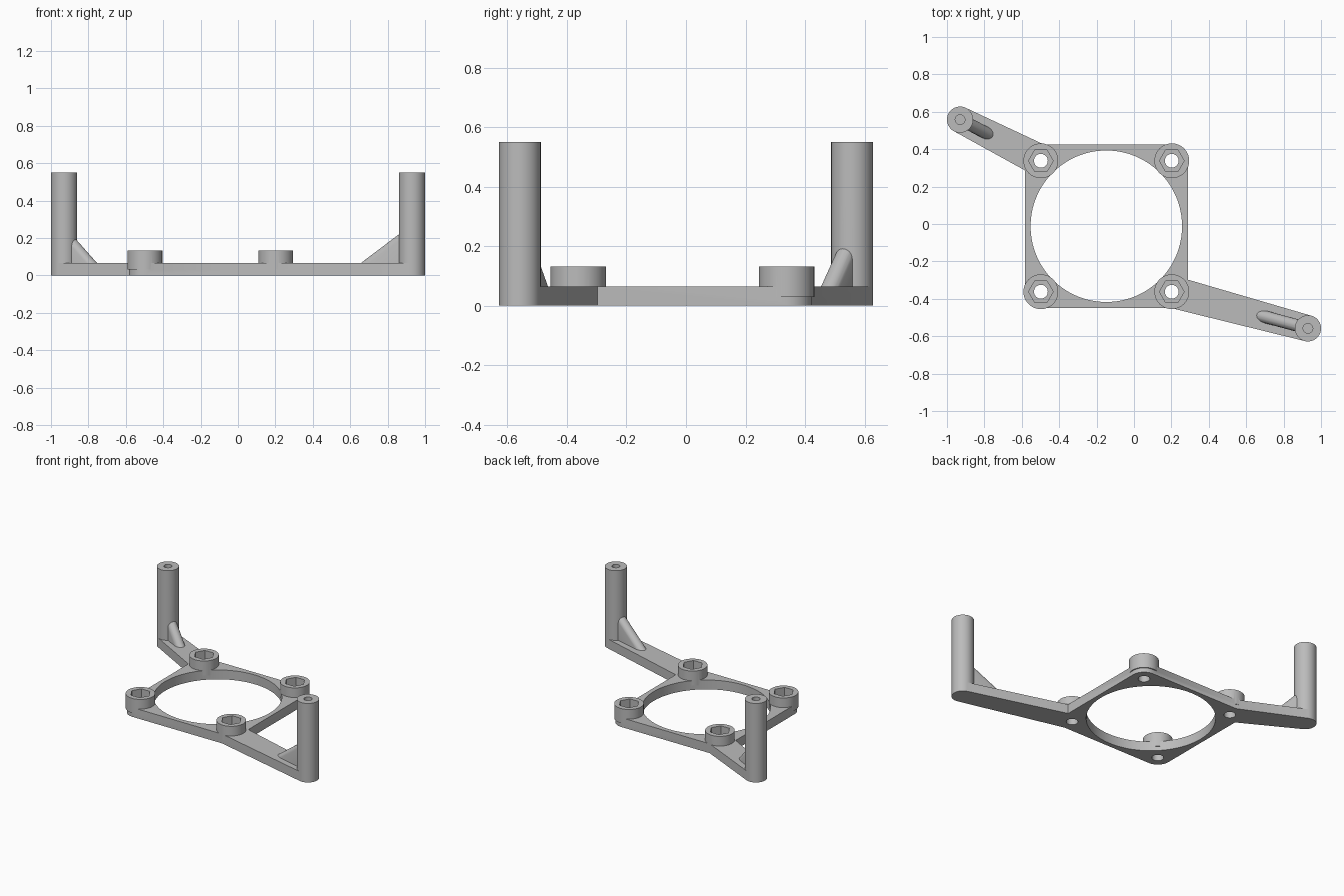
import bpy, bmesh, math
from mathutils import Vector

if "Cube" in bpy.data.objects:
    bpy.data.objects.remove(bpy.data.objects["Cube"], do_unlink=True)

grey = bpy.data.materials.new("plain grey")
colour = (0.5, 0.5, 0.5, 1)
grey.diffuse_color = colour
grey.use_nodes = True
grey.node_tree.nodes["Principled BSDF"].inputs["Base Color"].default_value = colour

THICK = 0.065          # plate thickness
BOSS_TOP = 0.132
POST_TOP = 0.55
CENTRE = (-0.148, -0.012)
HOLES = [(CENTRE[0] + sx * 0.35, CENTRE[1] + sy * 0.35)
         for sx in (-1, 1) for sy in (-1, 1)]


def hull(name, points):
    """Convex solid around a cloud of points."""
    bm = bmesh.new()
    for p in points:
        bm.verts.new(p)
    out = bmesh.ops.convex_hull(bm, input=bm.verts[:])
    loose = {e for e in out["geom_interior"] + out["geom_unused"]
             if isinstance(e, bmesh.types.BMVert)}
    bmesh.ops.delete(bm, geom=list(loose), context="VERTS")
    bmesh.ops.dissolve_limit(bm, angle_limit=0.001, verts=bm.verts[:], edges=bm.edges[:])
    bmesh.ops.recalc_face_normals(bm, faces=bm.faces[:])
    mesh = bpy.data.meshes.new(name)
    bm.to_mesh(mesh)
    bm.free()
    ob = bpy.data.objects.new(name, mesh)
    bpy.context.collection.objects.link(ob)
    mesh.materials.append(grey)
    return ob


def prism(name, circles, z0, z1, sides=64):
    """Upright solid wrapped around one or more circles (x, y, radius)."""
    pts = []
    for x, y, r in circles:
        for i in range(sides):
            a = math.tau * i / sides
            pts += [(x + r * math.cos(a), y + r * math.sin(a), z) for z in (z0, z1)]
    return hull(name, pts)


def combine(base, other, operation):
    """Apply a boolean and discard the second solid."""
    mod = base.modifiers.new(operation.lower(), "BOOLEAN")
    mod.operation = operation
    mod.solver = "EXACT"
    mod.object = other
    bpy.context.view_layer.objects.active = base
    bpy.ops.object.modifier_apply(modifier=mod.name)
    bpy.data.objects.remove(other, do_unlink=True)


def gusset(name, post, direction, reach, height, r=0.033):
    """Rounded rib sloping from the post down to the arm."""
    pts = []
    for d, z in ((0, 0.034), (0, height), (reach, 0.034)):
        c = Vector((*post, z)) + direction * d
        for i in range(1, 12):
            t = math.pi * i / 12
            for j in range(24):
                a = math.tau * j / 24
                pts.append(c + r * Vector((math.sin(t) * math.cos(a),
                                           math.sin(t) * math.sin(a), math.cos(t))))
    return hull(name, pts)


# Square plate with rounded corners and a large round opening
bracket = prism("mounting_bracket", [(x, y, 0.086) for x, y in HOLES], 0, THICK)
combine(bracket, prism("opening", [(*CENTRE, 0.405)], -0.1, 0.2, 128), "DIFFERENCE")

# Arms, posts and gussets at two opposite corners
ARMS = [((-0.93, 0.558), HOLES[1], 0.18, 0.215),
        ((0.93, -0.558), HOLES[2], 0.27, 0.231)]
for post, corner, reach, height in ARMS:
    direction = (Vector((*corner, 0)) - Vector((*post, 0))).normalized()
    combine(bracket, prism("arm", [(*post, 0.07), (*corner, 0.086)], 0, THICK), "UNION")
    combine(bracket, gusset("gusset", post, direction, reach, height), "UNION")
    combine(bracket, prism("post", [(*post, 0.07)], 0, POST_TOP), "UNION")
    combine(bracket, prism("post_bore", [(*post, 0.026)], 0.28, 0.7, 32), "DIFFERENCE")

# Corner bosses with hexagonal nut pockets and through holes
for x, y in HOLES:
    combine(bracket, prism("boss", [(x, y, 0.093)], 0.03, BOSS_TOP), "UNION")
    combine(bracket, prism("nut_pocket", [(x, y, 0.066)], THICK, 0.3, 6), "DIFFERENCE")
    combine(bracket, prism("screw_hole", [(x, y, 0.037)], -0.1, 0.3, 32), "DIFFERENCE")

bpy.ops.object.select_all(action="DESELECT")
bracket.select_set(True)
bpy.context.view_layer.objects.active = bracket
bpy.ops.object.shade_smooth_by_angle(angle=math.radians(30))
